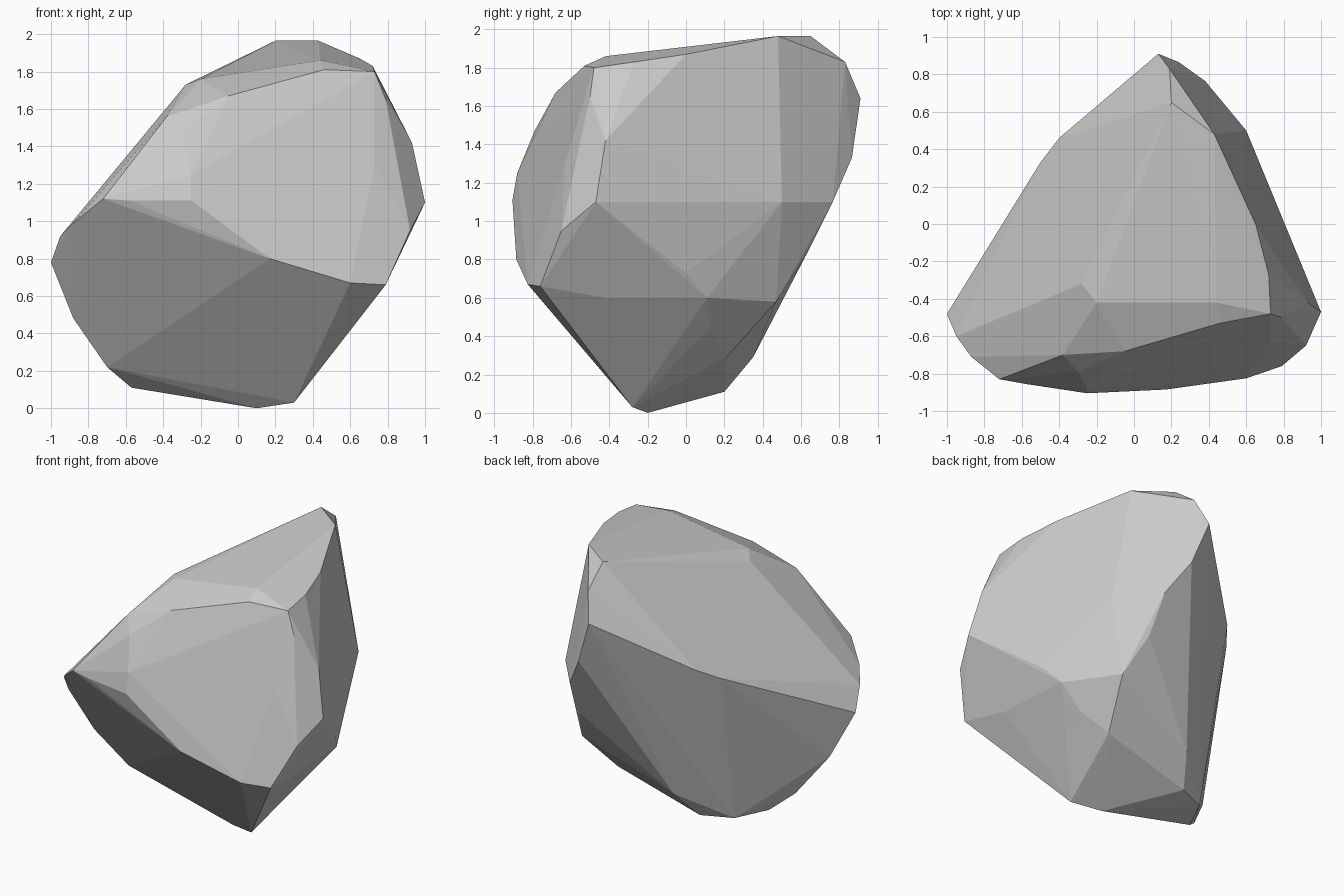
import bpy, bmesh

# Corner points of the faceted boulder, grouped by region
top = [(.46, -.53, 1.81), (.73, -.48, 1.80), (.72, -.27, 1.83), (.65, 0, 1.87),
       (.43, .48, 1.965), (.2, .65, 1.965), (.44, -.42, 1.86), (-.2, -.42, 1.76),
       (-.28, -.32, 1.73), (-.05, -.68, 1.67), (-.38, -.70, 1.56)]
back = [(.13, .91, 1.64), (.19, .83, 1.83), (.24, .865, 1.33), (.38, .765, 1.1),
        (.40, .63, .83), (.60, .50, 1.1), (-.4, .46, 1.28), (-.5, .33, 1.2)]
left = [(-1, -.48, .78), (-.95, -.6, .92), (-.87, -.71, 1.0), (-.72, -.83, 1.12),
        (-.88, -.36, .48), (-.7, -.23, .22)]
front = [(-.25, -.905, 1.11), (.17, -.885, .8), (.6, -.825, .67), (-.58, -.855, 1.11),
         (.79, -.76, .66), (-.25, -.88, 1.25), (-.3, -.79, 1.47)]
right = [(1, -.47, 1.1), (.92, -.65, .95), (.93, -.42, 1.42), (.79, -.5, 1.65),
         (.91, -.33, .93), (.74, -.42, .6), (.70, .11, .6), (.49, .47, .58),
         (.56, .12, .44), (.77, 0, .73), (.73, -.63, 1.3)]
bottom = [(.3, -.28, .03), (.1, -.2, 0), (-.57, -.12, .11),
          (-.46, .11, .11), (-.25, .2, .11), (-.15, .35, .29), (.39, .21, .29)]

# Wrap the corners in a flat-faced convex shell
bm = bmesh.new()
for p in top + back + left + front + right + bottom:
    bm.verts.new(p)
bmesh.ops.convex_hull(bm, input=bm.verts[:])
loose = [v for v in bm.verts if not v.link_faces]
bmesh.ops.delete(bm, geom=loose, context='VERTS')
# Merge nearly coplanar triangles into broad facets
bmesh.ops.dissolve_limit(bm, angle_limit=0.05, verts=bm.verts[:], edges=bm.edges[:])
bmesh.ops.recalc_face_normals(bm, faces=bm.faces[:])

mesh = bpy.data.meshes.new("boulder")
bm.to_mesh(mesh)
bm.free()
boulder = bpy.data.objects.new("boulder", mesh)
bpy.context.collection.objects.link(boulder)
